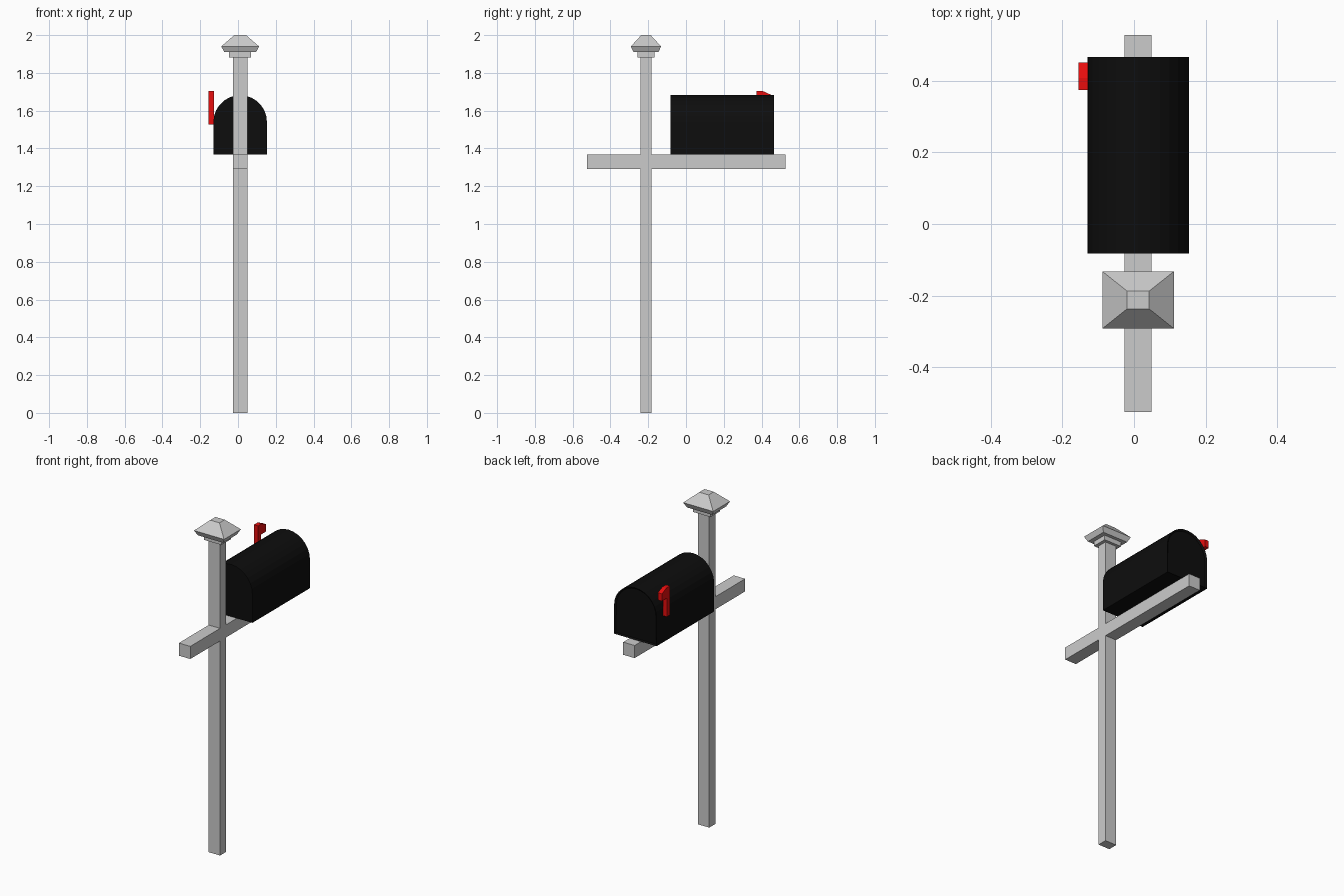
import bpy, bmesh, math

if "Cube" in bpy.data.objects:
    bpy.data.objects.remove(bpy.data.objects["Cube"])

CX, PY = 0.0115, -0.212  # shared centre line in x, post centre in y


def material(name, colour):
    m = bpy.data.materials.new(name)
    m.diffuse_color = (*colour, 1)
    m.use_nodes = True
    m.node_tree.nodes["Principled BSDF"].inputs["Base Color"].default_value = m.diffuse_color
    return m


def finish(name, bm, mat=None):
    bmesh.ops.recalc_face_normals(bm, faces=bm.faces)
    me = bpy.data.meshes.new(name)
    bm.to_mesh(me)
    bm.free()
    ob = bpy.data.objects.new(name, me)
    bpy.context.collection.objects.link(ob)
    if mat:
        me.materials.append(mat)
    return ob


def stack(name, cx, cy, levels):
    """Rectangular rings (half x, half y, z) bridged into a closed solid."""
    bm = bmesh.new()
    rings = [[bm.verts.new((cx + sx * hx, cy + sy * hy, z))
              for sx, sy in ((-1, -1), (1, -1), (1, 1), (-1, 1))]
             for hx, hy, z in levels]
    for a, b in zip(rings, rings[1:]):
        for i in range(4):
            j = (i + 1) % 4
            bm.faces.new((a[i], a[j], b[j], b[i]))
    bm.faces.new(rings[0])
    bm.faces.new(rings[-1])
    return finish(name, bm)


def prism(name, points, offset, mat):
    """Extrude a planar outline by an offset vector."""
    bm = bmesh.new()
    face = bm.faces.new([bm.verts.new(p) for p in points])
    ext = bmesh.ops.extrude_face_region(bm, geom=[face], use_keep_orig=True)
    moved = [v for v in ext["geom"] if isinstance(v, bmesh.types.BMVert)]
    bmesh.ops.translate(bm, verts=moved, vec=offset)
    return finish(name, bm, mat)


black = material("black_metal", (0.004, 0.004, 0.004))
red = material("red_paint", (0.8, 0.004, 0.004))

# Post and cross arm
stack("post", CX, PY, [(0.038, 0.029, 0), (0.038, 0.029, 1.885)])
stack("cross_arm", CX, 0.001, [(0.038, 0.526, 1.292), (0.038, 0.526, 1.368)])

# Stepped pyramid cap
stack("post_cap", CX, PY, [
    (0.058, 0.046, 1.882), (0.058, 0.046, 1.91), (0.084, 0.066, 1.91),
    (0.1, 0.08, 1.94), (0.031, 0.025, 2.0)])

# Arched mailbox body
R, Z0, SPRING, SEG = 0.1415, 1.368, 1.5405, 14
outline = [(CX + R, -0.082, Z0)]
outline += [(CX + R * math.cos(math.pi * i / SEG), -0.082,
             SPRING + R * math.sin(math.pi * i / SEG)) for i in range(SEG + 1)]
outline += [(CX - R, -0.082, Z0)]
body = prism("mailbox_body", outline, (0, 0.548, 0), black)

# Shallow recess around the door at the back end
bm = bmesh.new()
bm.from_mesh(body.data)
door = max((f for f in bm.faces if len(f.verts) > 4),
           key=lambda f: f.calc_center_median().y)
bmesh.ops.inset_region(bm, faces=[door], thickness=0.01)
bmesh.ops.translate(bm, verts=door.verts, vec=(0, -0.008, 0))
bm.to_mesh(body.data)
bm.free()

# Signal flag: upright with a clipped head
flag = [(0.374, 1.528), (0.404, 1.528), (0.404, 1.64), (0.45, 1.64),
        (0.45, 1.684), (0.408, 1.703), (0.374, 1.703)]
prism("signal_flag", [(-0.155, y, z) for y, z in flag], (0.027, 0, 0), red)
